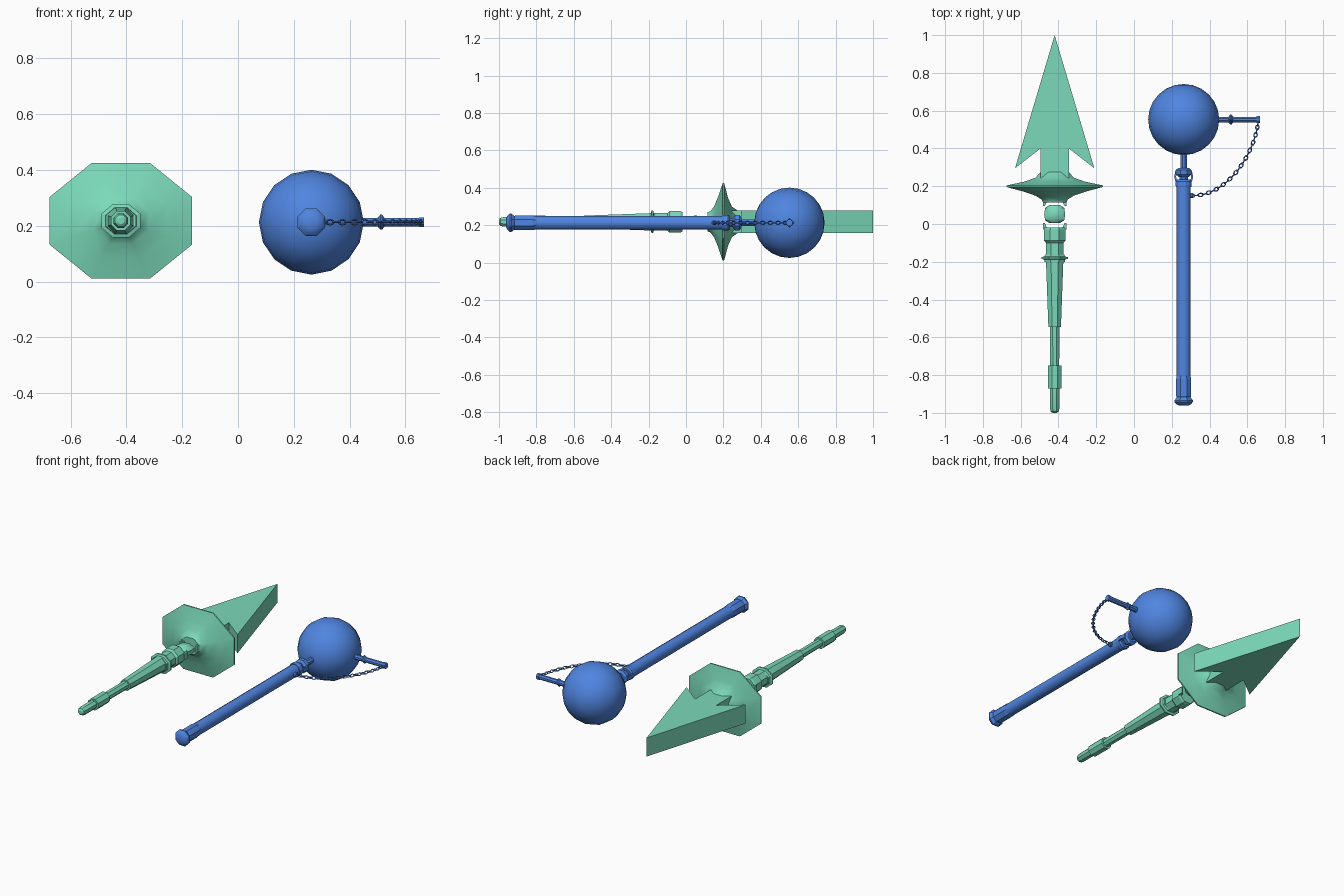
import bpy, bmesh, math
from mathutils import Vector, Matrix

cube = bpy.data.objects.get("Cube")
if cube:
    bpy.data.objects.remove(cube, do_unlink=True)


def material(name, colour):
    m = bpy.data.materials.new(name)
    m.use_nodes = True
    m.diffuse_color = (*colour, 1)
    m.node_tree.nodes["Principled BSDF"].inputs["Base Color"].default_value = (*colour, 1)
    return m


GREEN = material("sea green", (0.2, 0.70, 0.49))
BLUE = material("royal blue", (0.08, 0.235, 0.75))
SPEAR = Vector((-0.42, 0, 0.218))
MACE = Vector((0.263, 0, 0.213))
BALL = MACE + Vector((0, 0.553, 0))


def finish(name, bm, mat, smooth=None):
    bmesh.ops.recalc_face_normals(bm, faces=bm.faces)
    mesh = bpy.data.meshes.new(name)
    bm.to_mesh(mesh)
    bm.free()
    mesh.materials.append(mat)
    ob = bpy.data.objects.new(name, mesh)
    bpy.context.collection.objects.link(ob)
    if smooth:
        bpy.ops.object.select_all(action='DESELECT')
        ob.select_set(True)
        bpy.context.view_layer.objects.active = ob
        bpy.ops.object.shade_smooth_by_angle(angle=math.radians(smooth))
    return ob


def lathe(name, origin, profile, mat, sides=8, along='Y', flat=1.0, smooth=None, turn=0.5):
    """Rings of (distance, radius) along an axis, closed at both ends."""
    bm = bmesh.new()
    rings = []
    for d, r in profile:
        ring = []
        for i in range(sides):
            a = math.tau * (i + turn) / sides
            u, w = r * math.cos(a), r * math.sin(a) * flat
            offset = Vector((u, d, w)) if along == 'Y' else Vector((d, u, w))
            ring.append(bm.verts.new(origin + offset))
        rings.append(ring)
    for a, b in zip(rings, rings[1:]):
        for i in range(sides):
            j = (i + 1) % sides
            bm.faces.new((a[i], a[j], b[j], b[i]))
    bm.faces.new(rings[0])
    bm.faces.new(rings[-1])
    return finish(name, bm, mat, smooth)


def plate(name, origin, outline, half, mat):
    """Outline in x and y, given thickness in z."""
    bm = bmesh.new()
    face = bm.faces.new([bm.verts.new(origin + Vector((x, y, -half))) for x, y in outline])
    ext = bmesh.ops.extrude_face_region(bm, geom=[face])
    top = [v for v in ext["geom"] if isinstance(v, bmesh.types.BMVert)]
    bmesh.ops.translate(bm, verts=top, vec=(0, 0, 2 * half))
    return finish(name, bm, mat)


# Spear: thick arrow blade
right_side = [(0.21, 0.295), (0.075, 0.4), (0.075, 0.24)]
outline = [(0, 1.0)] + right_side + [(-x, y) for x, y in reversed(right_side)]
plate("spear_blade", SPEAR, outline, 0.06, GREEN)

# Spear: flaring eight-sided guard
lathe("spear_guard", SPEAR, [
    (0.115, 0.068), (0.13, 0.075), (0.15, 0.11), (0.172, 0.18), (0.196, 0.276),
    (0.204, 0.276), (0.225, 0.17), (0.245, 0.11), (0.285, 0.072), (0.3, 0.05)],
    GREEN, flat=0.81, smooth=40)

# Spear: gem with claws above and below it
lathe("spear_gem", SPEAR, [(0.005, 0.03), (0.02, 0.055), (0.05, 0.06), (0.085, 0.055),
                           (0.1, 0.03)], GREEN, flat=0.6, smooth=40)
for side in (-1, 1):
    for end, base, tip in (("rear", -0.03, 0.006), ("front", 0.125, 0.096)):
        claw = [(0.035, base), (0.062, base), (0.062, tip), (0.052, tip),
                (0.045, (base + tip) / 2)]
        plate(end + "_claw", SPEAR, [(side * x, y) for x, y in claw], 0.02, GREEN)

# Spear: handle sections
lathe("spear_collar", SPEAR, [(-0.1, 0.05), (-0.088, 0.062), (-0.03, 0.062), (-0.018, 0.056)], GREEN)
lathe("spear_neck", SPEAR, [(-0.18, 0.05), (-0.09, 0.05)], GREEN)
lathe("spear_ring", SPEAR, [(-0.2, 0.058), (-0.188, 0.06), (-0.184, 0.076), (-0.176, 0.076),
                            (-0.172, 0.06), (-0.162, 0.055)], GREEN, flat=0.85)
lathe("spear_taper", SPEAR, [(-0.545, 0.036), (-0.19, 0.05)], GREEN)
lathe("spear_grip", SPEAR, [(-0.78, 0.026), (-0.52, 0.027)], GREEN)
lathe("spear_grip_band", SPEAR, [(-0.87, 0.038), (-0.75, 0.038)], GREEN)
lathe("spear_pommel", SPEAR, [(-1.0, 0.012), (-0.993, 0.022), (-0.975, 0.028), (-0.86, 0.028)],
      GREEN, smooth=30)

# Mace: ball head
bm = bmesh.new()
bmesh.ops.create_uvsphere(bm, u_segments=16, v_segments=12, radius=0.188,
                          matrix=Matrix.Translation(BALL) @ Matrix.Rotation(math.pi / 2, 4, 'X'))
finish("mace_ball", bm, BLUE, 60)

# Mace: shaft, neck and pommel
lathe("mace_shaft", MACE, [(-0.82, 0.038), (0.2, 0.038)], BLUE, sides=12, smooth=40)
lathe("mace_shaft_collar", MACE, [(0.195, 0.042), (0.205, 0.044), (0.225, 0.044), (0.235, 0.036)],
      BLUE, sides=12)
lathe("mace_neck", MACE, [(0.2, 0.026), (0.275, 0.024), (0.28, 0.019), (0.4, 0.019)],
      BLUE, smooth=30)
lathe("mace_neck_ring", MACE, [(0.25, 0.03), (0.262, 0.044), (0.285, 0.046), (0.296, 0.032)], BLUE)
for side in (-1, 1):
    clasp = [(0.034, 0.225), (0.044, 0.225), (0.05, 0.25), (0.044, 0.28), (0.034, 0.28), (0.04, 0.25)]
    plate("neck_clasp", MACE, [(side * x, y) for x, y in clasp], 0.012, BLUE)
lathe("mace_grip_block", MACE, [(-0.925, 0.036), (-0.91, 0.043), (-0.82, 0.043), (-0.795, 0.036)], BLUE)
lathe("mace_pommel", MACE, [(-0.962, 0.025), (-0.954, 0.042), (-0.942, 0.053), (-0.934, 0.053),
                            (-0.915, 0.038)], BLUE, smooth=30)

# Mace: side rod with a diamond ring
lathe("side_rod", BALL, [(0.15, 0.016), (0.39, 0.016)], BLUE, along='X')
lathe("rod_ring", BALL, [(0.236, 0.014), (0.247, 0.027), (0.253, 0.027), (0.264, 0.014)],
      BLUE, sides=4, along='X', turn=0)
lathe("rod_cap", BALL, [(0.385, 0.019), (0.404, 0.019)], BLUE, along='X')


# Chain: links turned alternately, spaced along a hanging curve
def chain_point(t):
    a, b, c, d = (Vector(p) for p in ((0.657, 0.54), (0.64, 0.38), (0.5, 0.14), (0.295, 0.15)))
    s = 1 - t
    p = a * s ** 3 + b * 3 * s * s * t + c * 3 * s * t * t + d * t ** 3
    return Vector((p.x, p.y, MACE.z))


def add_link(bm, centre, direction, roll, length):
    across = Vector((-direction.y, direction.x, 0))
    side = across if roll else Vector((0, 0, 1))
    normal = direction.cross(side)
    rings = []
    for i in range(8):
        a = math.tau * i / 8
        out = direction * math.cos(a) * length + side * math.sin(a) * 0.009
        unit = out.normalized()
        rings.append([bm.verts.new(centre + out + (unit * math.cos(b) + normal * math.sin(b)) * 0.0035)
                      for b in (math.tau * k / 4 for k in range(4))])
    for i in range(8):
        p, q = rings[i], rings[(i + 1) % 8]
        for k in range(4):
            m = (k + 1) % 4
            bm.faces.new((p[k], p[m], q[m], q[k]))


bm = bmesh.new()
LINKS = 26
for n in range(LINKS):
    start, end = chain_point(n / LINKS), chain_point((n + 1) / LINKS)
    step = end - start
    add_link(bm, (start + end) / 2, step.normalized(), n % 2, step.length * 0.62)
finish("chain", bm, BLUE)

# Chain: bracket on the shaft
lathe("chain_bracket", MACE + Vector((0, 0.15, 0)), [(0.03, 0.014), (0.05, 0.014)],
      BLUE, along='X')
